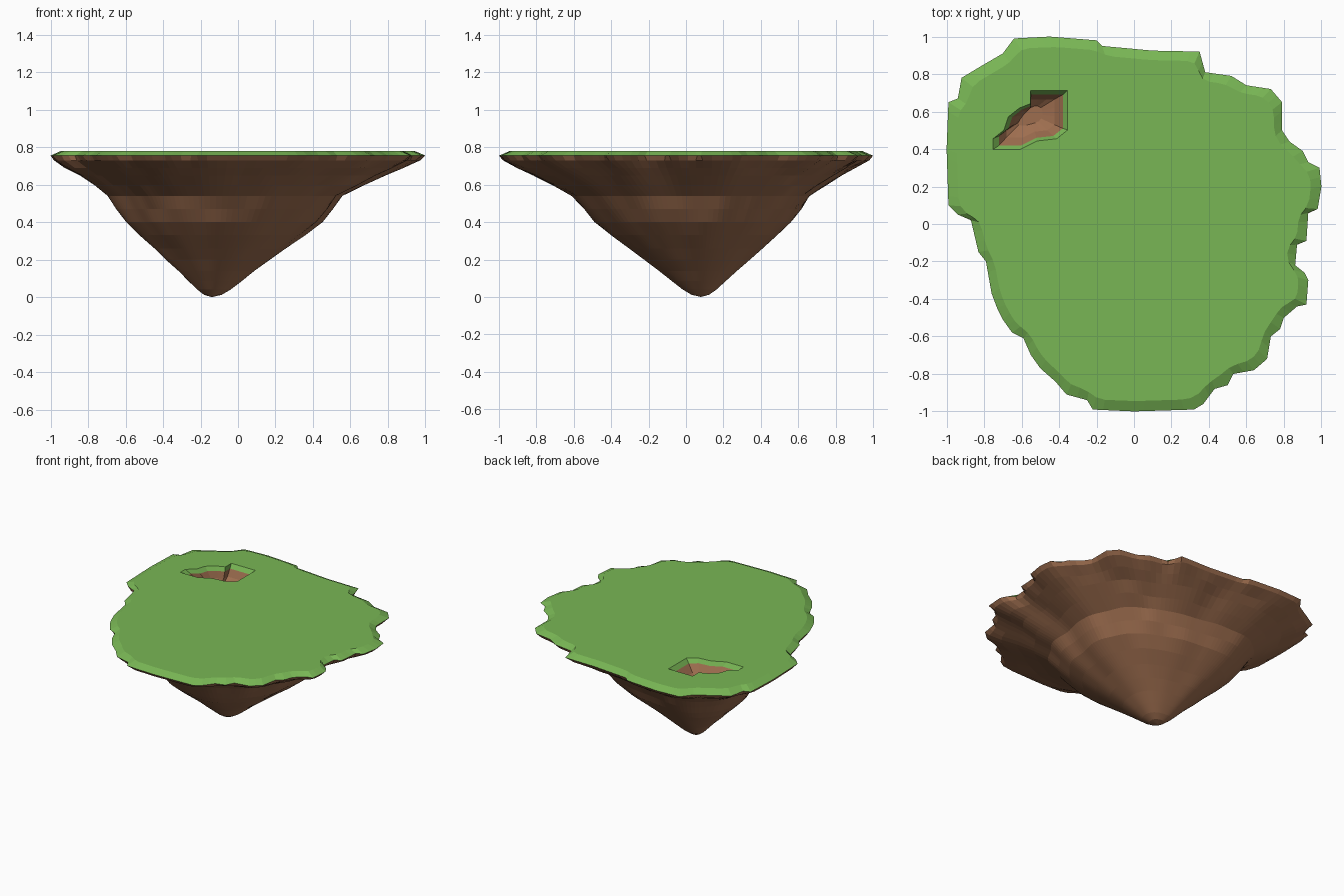
import bpy, bmesh, math, random
from mathutils import Vector, noise

if "Cube" in bpy.data.objects:
    bpy.data.objects.remove(bpy.data.objects["Cube"])

random.seed(4)

def material(name, rgb):
    m = bpy.data.materials.new(name)
    m.diffuse_color = (*rgb, 1)
    m.use_nodes = True
    m.node_tree.nodes["Principled BSDF"].inputs["Base Color"].default_value = m.diffuse_color
    return m

GRASS = material("grass green", (0.19, 0.47, 0.09))
SOIL = material("soil brown", (0.34, 0.155, 0.078))

# Jagged coastline seen from above, counter-clockwise
OUTLINE = [(1, .2), (.99, .3), (.93, .33), (.9, .39), (.83, .44), (.79, .5), (.79, .65), (.73, .72),
           (.6, .74), (.52, .79), (.38, .81), (.35, .92), (.1, .925), (-.17, .95), (-.2, .98),
           (-.45, 1), (-.64, .99), (-.7, .91), (-.82, .84), (-.92, .78), (-.94, .67), (-.99, .65),
           (-1, .4), (-.99, .1), (-.94, .05), (-.87, .02), (-.83, -.15), (-.79, -.2), (-.76, -.37),
           (-.73, -.45), (-.7, -.51), (-.65, -.58), (-.59, -.61), (-.55, -.7), (-.5, -.77),
           (-.42, -.84), (-.36, -.91), (-.25, -.94), (-.22, -.99), (0, -1), (.32, -.99), (.37, -.96),
           (.43, -.88), (.5, -.86), (.53, -.8), (.64, -.78), (.71, -.72), (.73, -.6), (.78, -.56),
           (.8, -.5), (.87, -.44), (.92, -.43), (.93, -.3), (.91, -.26), (.86, -.22), (.87, -.11),
           (.92, -.09), (.93, .06), (.98, .08)]
# Edge of the bare soil inside the pit
PIT = [(-.72, .42), (-.6, .42), (-.52, .46), (-.43, .47), (-.38, .51), (-.38, .69), (-.55, .69),
       (-.55, .63), (-.6, .61), (-.65, .57), (-.67, .51), (-.72, .47)]
TIP = Vector((-.14, .08))
PIT_MID = Vector((-.53, .56))

def resample(points, step):
    out = []
    for i, p in enumerate(points):
        a, b = Vector(p), Vector(points[(i + 1) % len(points)])
        n = max(1, round((b - a).length / step))
        out += [a.lerp(b, k / n) for k in range(n)]
    return out

def smooth(points, passes):
    for _ in range(passes):
        n = len(points)
        points = [points[i] * .5 + (points[i - 1] + points[(i + 1) % n]) * .25 for i in range(n)]
    return points

def scaled(points, centre, s):
    return [centre + (p - centre) * s for p in points]

def add_ring(bm, points, z):
    return [bm.verts.new((p.x, p.y, z)) for p in points]

def bridge(bm, a, b):
    n = len(a)
    for i in range(n):
        bm.faces.new((a[i], a[(i + 1) % n], b[(i + 1) % n], b[i]))

def finish(bm, name, mat):
    me = bpy.data.meshes.new(name)
    bm.to_mesh(me)
    bm.free()
    me.materials.append(mat)
    ob = bpy.data.objects.new(name, me)
    bpy.context.collection.objects.link(ob)

coast = resample(OUTLINE, .05)
pit_edge = resample(PIT, .06)
lip = scaled(pit_edge, PIT_MID, 1.17)

# Grass: bevelled rim, flat top with a hole, and a lip sinking into the pit
bm = bmesh.new()
rim = add_ring(bm, coast, .755)
top = add_ring(bm, scaled(smooth(coast, 1), Vector((0, 0)), .945), .78)
bridge(bm, rim, top)
lip_top = add_ring(bm, lip, .78)
lip_low = add_ring(bm, pit_edge, .75)
edges = []
for ring in (top, lip_top):
    for i in range(len(ring)):
        pair = (ring[i - 1], ring[i])
        edges.append(bm.edges.get(pair) or bm.edges.new(pair))
cap = bmesh.ops.triangle_fill(bm, use_beauty=True, edges=edges, normal=(0, 0, 1))
for f in cap["geom"]:
    if isinstance(f, bmesh.types.BMFace):
        f.normal_update()
        if f.normal.z < 0:
            f.normal_flip()
bridge(bm, lip_top, lip_low)
finish(bm, "grass_top", GRASS)

# Pit: steep on the back left, sloping up gently to the front right
bm = bmesh.new()
upper = add_ring(bm, pit_edge, .75)
mid = add_ring(bm, scaled(pit_edge, PIT_MID + Vector((-.03, .03)), .75), .70)
floor = add_ring(bm, scaled(smooth(pit_edge, 2), PIT_MID + Vector((-.03, .03)), .4), .665)
bridge(bm, upper, mid)
bridge(bm, mid, floor)
bm.faces.new(floor)
finish(bm, "pit_soil", SOIL)

# Underside: coastline shrinking and rounding down to a blunt tip
bm = bmesh.new()
# (height, scale towards the tip, smoothing passes)
LEVELS = [(.755, 1, 0), (.73, .98, 1), (.69, .905, 4), (.65, .825, 8), (.595, .73, 12), (.54, .645, 16),
          (.47, .59, 20), (.40, .535, 24), (.33, .455, 28), (.26, .365, 34), (.20, .29, 40),
          (.14, .215, 50), (.085, .15, 60), (.04, .095, 70), (.012, .05, 80)]
previous = None
for z, s, passes in LEVELS:
    pts = scaled(smooth(coast, passes), TIP, s)
    if .1 < z < .7:   # slight lumpiness
        pts = [TIP + (p - TIP) * (1 + .03 * noise.noise(Vector((p.x * 6, p.y * 6, z * 6)))) for p in pts]
    ring = add_ring(bm, pts, z)
    if previous:
        bridge(bm, ring, previous)
    previous = ring
point = bm.verts.new((TIP.x, TIP.y, 0))
for i in range(len(previous)):
    bm.faces.new((previous[i], previous[i - 1], point))
finish(bm, "soil_underside", SOIL)
